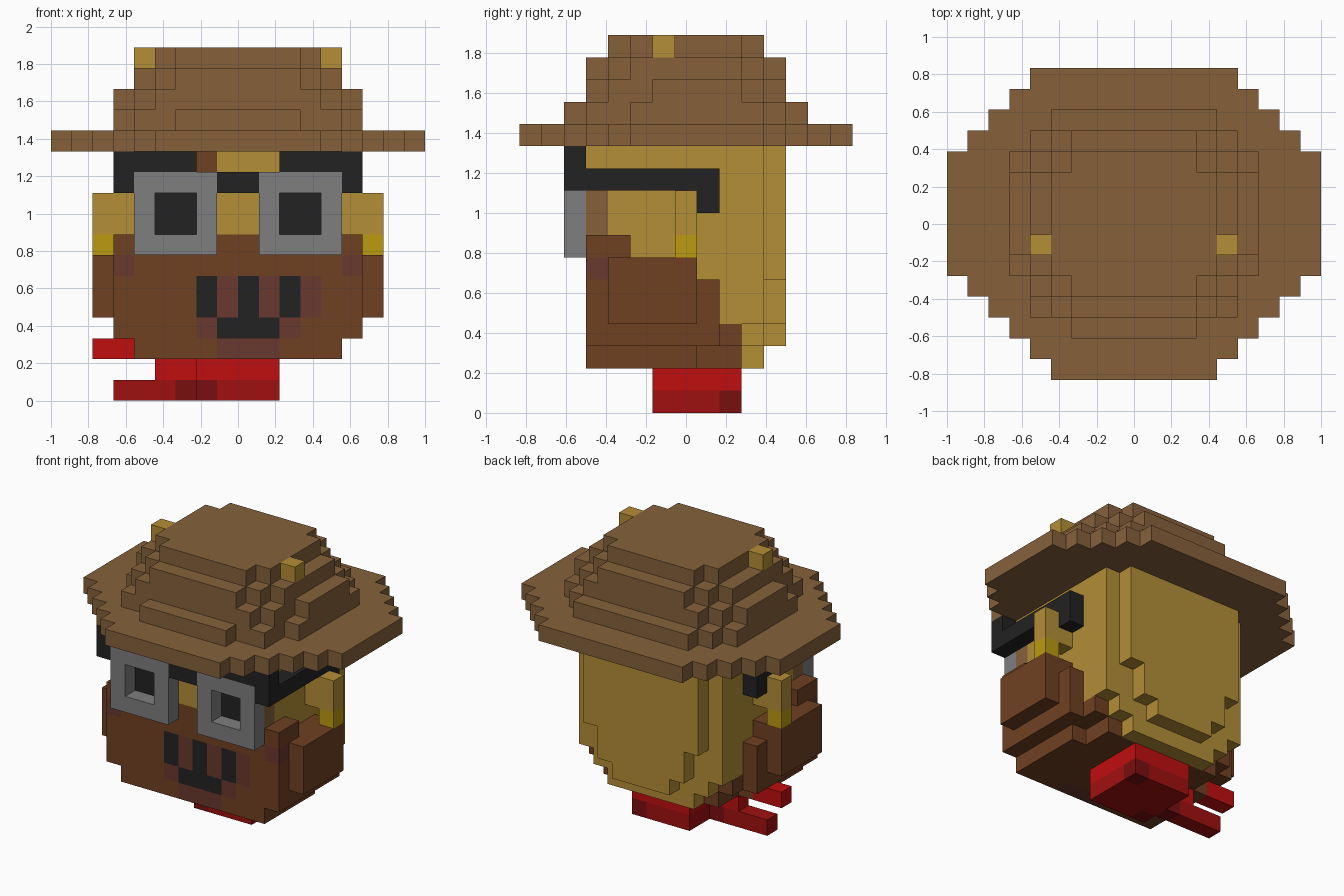
import bpy
import bmesh

cube = bpy.data.objects.get("Cube")
if cube:
    bpy.data.objects.remove(cube, do_unlink=True)

U = 1 / 9            # size of one block
taken = set()        # cells already filled by an earlier part


def linear(c):
    c /= 255
    return c / 12.92 if c <= 0.04045 else ((c + 0.055) / 1.055) ** 2.4


def material(name, *rgb):
    col = tuple(linear(c) for c in rgb) + (1.0,)
    m = bpy.data.materials.new(name)
    m.use_nodes = True
    m.diffuse_color = col
    bsdf = next(n for n in m.node_tree.nodes if n.type == 'BSDF_PRINCIPLED')
    bsdf.inputs["Base Color"].default_value = col
    bsdf.inputs["Roughness"].default_value = 0.9
    return m


HAT = material("hat brown", 134, 97, 59)
GOLD = material("gold", 180, 142, 54)
YELLOW = material("bright yellow", 187, 155, 14)
BLACK = material("black", 34, 34, 34)
GREY = material("grey", 126, 126, 126)
BROWN = material("dark brown", 112, 64, 34)
MAROON = material("maroon brown", 105, 56, 46)
RED = material("red", 192, 14, 14)
MID_RED = material("deep red", 160, 16, 16)
DARK_RED = material("dark red", 122, 14, 16)

# Corner offsets of each cube side, wound outwards
SIDES = {
    (1, 0, 0): ((1, 0, 0), (1, 1, 0), (1, 1, 1), (1, 0, 1)),
    (-1, 0, 0): ((0, 0, 0), (0, 0, 1), (0, 1, 1), (0, 1, 0)),
    (0, 1, 0): ((0, 1, 0), (0, 1, 1), (1, 1, 1), (1, 1, 0)),
    (0, -1, 0): ((0, 0, 0), (1, 0, 0), (1, 0, 1), (0, 0, 1)),
    (0, 0, 1): ((0, 0, 1), (1, 0, 1), (1, 1, 1), (0, 1, 1)),
    (0, 0, -1): ((0, 0, 0), (0, 1, 0), (1, 1, 0), (1, 0, 0)),
}


def part(name, *boxes):
    """Blocky solid from (x0, x1, y0, y1, z0, z1, material); later boxes repaint."""
    cells = {}
    for x0, x1, y0, y1, z0, z1, mat in boxes:
        for i in range(x0, x1):
            for j in range(round(y0 + 7.5), round(y1 + 7.5)):
                for k in range(z0, z1):
                    if (i, j, k) not in taken:
                        cells[i, j, k] = mat
    taken.update(cells)
    mats = list(dict.fromkeys(cells.values()))
    bm = bmesh.new()
    verts = {}
    for (i, j, k), mat in cells.items():
        for (a, b, c), corners in SIDES.items():
            if (i + a, j + b, k + c) in cells:
                continue
            loop = []
            for p, q, r in corners:
                key = (i + p, j + q, k + r)
                if key not in verts:
                    verts[key] = bm.verts.new((key[0] * U, (key[1] - 7.5) * U, key[2] * U))
                loop.append(verts[key])
            bm.faces.new(loop).material_index = mats.index(mat)
    # Merge flat areas of one colour
    bmesh.ops.dissolve_limit(bm, angle_limit=0.01, verts=bm.verts[:],
                             edges=bm.edges[:], delimit={'MATERIAL'})
    me = bpy.data.meshes.new(name)
    bm.to_mesh(me)
    bm.free()
    for m in mats:
        me.materials.append(m)
    ob = bpy.data.objects.new(name, me)
    bpy.context.collection.objects.link(ob)
    return ob


def both(x0, x1, *rest):
    """The same box on the left and on the right."""
    return [(x0, x1, *rest), (-x1, -x0, *rest)]


def layer(z, *rows):
    """One hat layer from (half width, back y, front y) rows."""
    return [(-w, w, y0, y1, z, z + 1, HAT) for w, y0, y1 in rows]


# Hat: stepped brim, stepped crown and two studs
part("hat_brim", *layer(12, (9, -2.5, 3.5), (8, -3.5, 4.5), (7, -4.5, 5.5),
                        (6, -5.5, 6.5), (5, -6.5, 7.5), (4, -7.5, 7.5)))
part("hat_crown",
     *layer(13, (6, -2.5, 3.5), (5, -4.5, 4.5), (4, -4.5, 5.5), (3, -5.5, 5.5)),
     *layer(14, (6, -1.5, 2.5), (5, -3.5, 3.5), (4, -4.5, 4.5)),
     *layer(15, (5, -2.5, 2.5), (4, -3.5, 3.5), (3, -4.5, 4.5)),
     *layer(16, (4, -2.5, 2.5), (3, -3.5, 3.5)))
for side, x in (("left", 4), ("right", -5)):
    part("hat_stud_" + side, (x, x + 1, -1.5, -0.5, 16, 17, GOLD))

# Beard with cheeks, mouth and teeth
part("beard",
     (-5, 5, -4.5, 0.5, 2, 3, BROWN),
     (-4, 4, 0.5, 2.5, 2, 3, BROWN),
     (-5, 5, -4.5, 2.5, 3, 4, BROWN),
     (-6, 6, -4.5, 1.5, 3, 6, BROWN),
     (-6, 6, -4.5, 0.5, 6, 7, BROWN),
     (-6, 6, -4.5, -2.5, 7, 8, BROWN),
     *both(6, 7, -3.5, 0.5, 4, 7, BROWN),
     *both(5, 6, -4.5, -3.5, 6, 7, MAROON),
     (-1, 4, -4.5, -3.5, 4, 6, MAROON),
     (-2, 3, -4.5, -3.5, 3, 4, MAROON),
     (-1, 2, -4.5, -3.5, 2, 3, MAROON),
     (-1, 2, -4.5, -3.5, 3, 4, BLACK),
     *[(x, x + 1, -4.5, -3.5, 4, 6, BLACK) for x in (-2, 0, 2)])

# Head with stepped back, temples, hair strand and eyes
part("head",
     (-5, 5, -4.5, 3.5, 4, 12, GOLD),
     (-4, 4, 2.5, 3.5, 3, 4, GOLD),
     (-3, 3, 2.5, 3.5, 2, 3, GOLD),
     (-4, 4, 3.5, 4.5, 6, 12, GOLD),
     (-3, 3, 3.5, 4.5, 4, 6, GOLD),
     (-2, 2, 3.5, 4.5, 3, 4, GOLD),
     *both(4, 5, -4.5, -3.5, 8, 10, HAT),
     *both(2, 4, -4.5, -3.5, 8, 10, BLACK),
     (-2, -1, -4.5, -3.5, 11, 12, BROWN))

# Ears with bright lobes
for side, x in (("left", 5), ("right", -7)):
    lobe = 6 if x > 0 else -7
    part("ear_" + side,
         (x, x + 2, -0.5, 0.5, 8, 10, GOLD),
         (lobe, lobe + 1, -0.5, 0.5, 7, 8, YELLOW))

# Glasses: square frames, bridge, brows and temple arms
for side, x in (("left", 1), ("right", -5)):
    part("lens_frame_" + side,
         (x, x + 4, -5.5, -4.5, 7, 8, GREY),
         (x, x + 4, -5.5, -4.5, 10, 11, GREY),
         (x, x + 1, -5.5, -4.5, 8, 10, GREY),
         (x + 3, x + 4, -5.5, -4.5, 8, 10, GREY))
part("glasses_bridge", (-1, 1, -5.5, -4.5, 10, 11, BLACK))
for side, x, brow in (("left", 5, 2), ("right", -6, -6)):
    part("glasses_arm_" + side,
         (brow, brow + 4, -5.5, -4.5, 11, 12, BLACK),
         (x, x + 1, -5.5, 1.5, 10, 11, BLACK),
         (x, x + 1, 0.5, 1.5, 9, 10, BLACK))

# Neck scarf with knot and two tails
part("scarf",
     (-2, 2, -1.5, 2.5, 1, 2, RED),
     (-2, 2, -1.5, 2.5, 0, 1, MID_RED),
     (-2, -1, -1.5, -0.5, 0, 1, DARK_RED),
     (1, 2, 1.5, 2.5, 0, 1, DARK_RED))
part("scarf_knot", (-4, -2, -0.5, 0.5, 1, 2, RED))
part("scarf_lower_tail",
     (-6, -2, -0.5, 0.5, 0, 1, MID_RED),
     (-3, -2, -0.5, 0.5, 0, 1, DARK_RED))
part("scarf_upper_tail", (-7, -5, -0.5, 0.5, 2, 3, RED))
